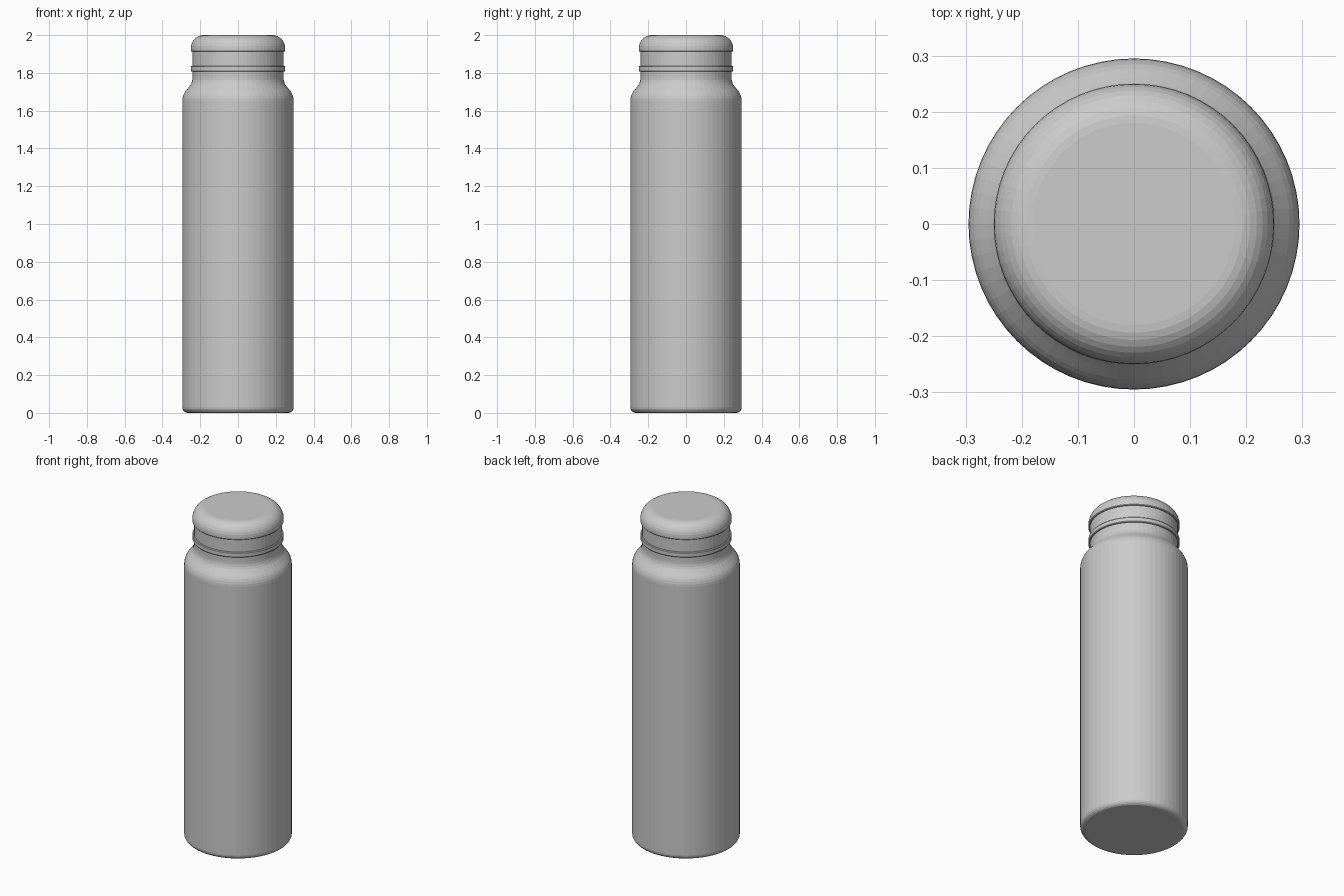
import bpy, bmesh, math

cube = bpy.data.objects.get("Cube")
if cube:
    bpy.data.objects.remove(cube)

# Plain grey for the whole bottle
grey = bpy.data.materials.new("plain_grey")
grey.use_nodes = True
colour = (0.6, 0.6, 0.6, 1)
grey.diffuse_color = colour
grey.node_tree.nodes["Principled BSDF"].inputs["Base Color"].default_value = colour


def arc(cr, cz, rx, rz, start, end, steps):
    """Profile points (radius, height) along an elliptical arc, in degrees."""
    angles = [math.radians(start + (end - start) * i / steps) for i in range(steps + 1)]
    return [(cr + rx * math.cos(a), cz + rz * math.sin(a)) for a in angles]


def lathe(name, profile, segments, closed=False):
    """Turn a profile around z; open profiles get flat end caps."""
    bm = bmesh.new()
    rings = [[bm.verts.new((r * math.cos(2 * math.pi * i / segments),
                            r * math.sin(2 * math.pi * i / segments), z))
              for i in range(segments)] for r, z in profile]
    pairs = list(zip(rings, rings[1:]))
    if closed:
        pairs.append((rings[-1], rings[0]))
    else:
        bm.faces.new(rings[0][::-1])
        bm.faces.new(rings[-1])
    for low, high in pairs:
        for i in range(segments):
            j = (i + 1) % segments
            bm.faces.new((low[i], low[j], high[j], high[i]))
    bmesh.ops.recalc_face_normals(bm, faces=bm.faces)
    mesh = bpy.data.meshes.new(name)
    bm.to_mesh(mesh)
    bm.free()
    mesh.materials.append(grey)
    obj = bpy.data.objects.new(name, mesh)
    bpy.context.collection.objects.link(obj)
    return obj


# Body: rounded base, straight wall, S-shaped shoulder and neck
body = arc(0.265, 0.03, 0.03, 0.03, -90, 0, 5)
body += arc(0.235, 1.65, 0.06, 0.075, 0, 45, 4)
body += arc(0.305, 1.775, 0.064, 0.07, 225, 180, 4)
body += [(0.241, 1.92)]
lathe("bottle_body", body, 64)

# Raised ring around the neck
lathe("neck_ring", [(0.235, 1.807), (0.247, 1.807), (0.25, 1.811),
                    (0.25, 1.833), (0.247, 1.837), (0.235, 1.837)], 64, closed=True)

# Domed cap with a flat top and a small lip
lathe("cap", [(0.246, 1.913), (0.25, 1.917)]
      + arc(0.18, 1.93, 0.07, 0.07, 0, 90, 8), 64)
